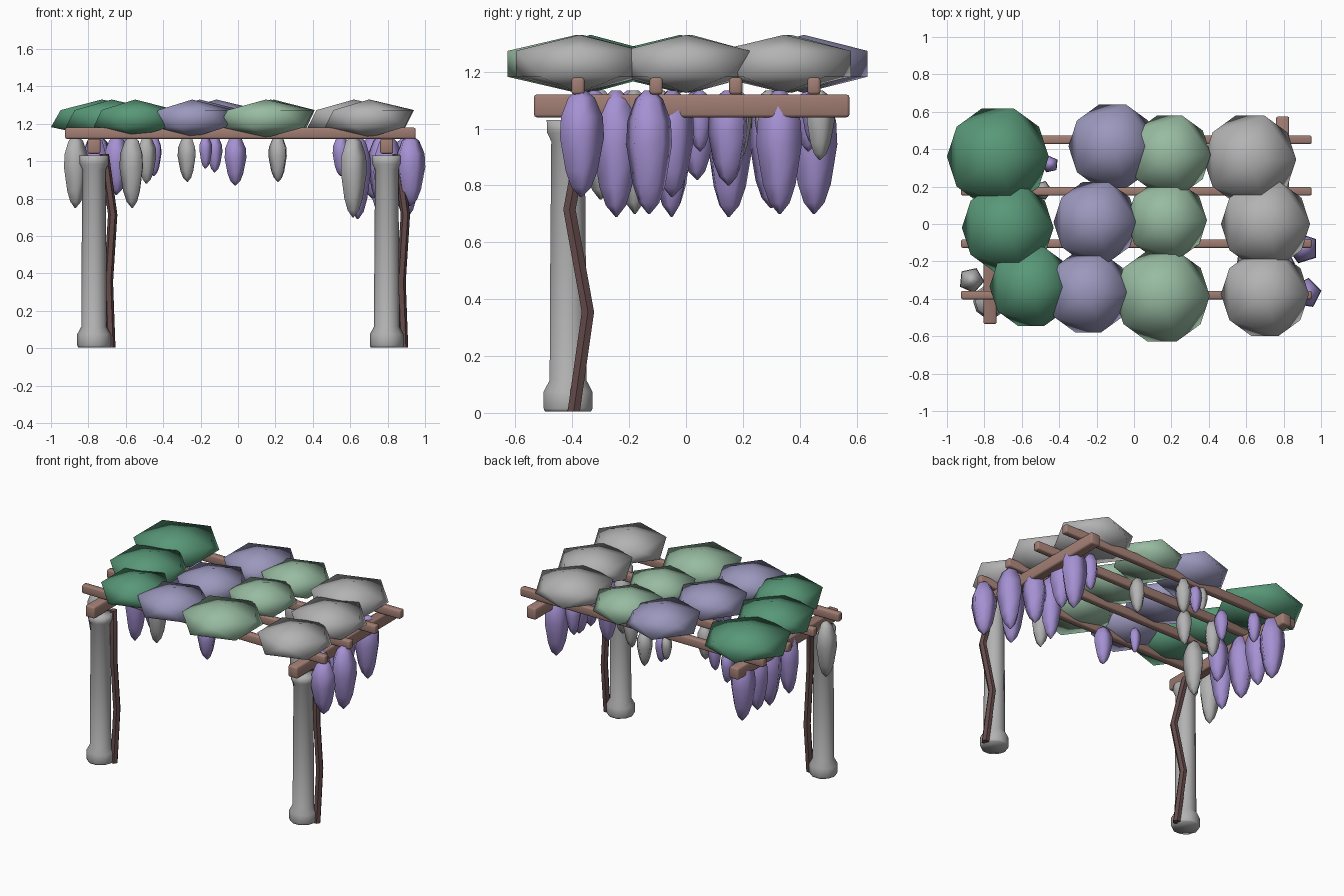
import bpy, bmesh, math, random
from mathutils import Vector

if "Cube" in bpy.data.objects:
    bpy.data.objects.remove(bpy.data.objects["Cube"])

random.seed(4)


def material(name, r, g, b):
    m = bpy.data.materials.new(name)
    m.diffuse_color = (r, g, b, 1)
    m.use_nodes = True
    m.node_tree.nodes["Principled BSDF"].inputs["Base Color"].default_value = m.diffuse_color
    return m


GREY = material("pale_grey", 0.45, 0.45, 0.45)
LILAC = material("lilac_flower", 0.376, 0.283, 0.65)
MAUVE = material("mauve_leaf", 0.328, 0.314, 0.51)
DARK = material("deep_green_leaf", 0.098, 0.314, 0.188)
LIGHT = material("light_green_leaf", 0.314, 0.50, 0.36)
WOOD = material("brown_wood", 0.352, 0.205, 0.171)
VINE = material("dark_vine", 0.127, 0.069, 0.069)


def finish(bm, name, mat, angle=None):
    bmesh.ops.recalc_face_normals(bm, faces=bm.faces)
    me = bpy.data.meshes.new(name)
    bm.to_mesh(me)
    bm.free()
    me.materials.append(mat)
    ob = bpy.data.objects.new(name, me)
    bpy.context.collection.objects.link(ob)
    if angle:
        bpy.ops.object.select_all(action='DESELECT')
        ob.select_set(True)
        bpy.context.view_layer.objects.active = ob
        bpy.ops.object.shade_smooth_by_angle(angle=math.radians(angle))
    return ob


def box(name, lo, hi, mat):
    bm = bmesh.new()
    bmesh.ops.create_cube(bm, size=1)
    for v in bm.verts:
        v.co = [lo[i] + (v.co[i] + 0.5) * (hi[i] - lo[i]) for i in range(3)]
    bmesh.ops.bevel(bm, geom=bm.edges[:], offset=0.01, segments=2, profile=0.5, affect='EDGES')
    return finish(bm, name, mat, 50)


def skin(name, rings, mat, angle):
    """Bridge equal rings of points and close both ends."""
    bm = bmesh.new()
    rings = [[bm.verts.new(p) for p in ring] for ring in rings]
    n = len(rings[0])
    for a, b in zip(rings, rings[1:]):
        for k in range(n):
            j = (k + 1) % n
            bm.faces.new((a[k], a[j], b[j], b[k]))
    bm.faces.new(rings[0])
    bm.faces.new(rings[-1])
    return finish(bm, name, mat, angle)


def ring(x, y, z, r, sides, turn=0.0):
    return [(x + r * math.cos(turn + math.tau * k / sides),
             y + r * math.sin(turn + math.tau * k / sides), z) for k in range(sides)]


# Columns, climbing vines and cross beams on each side
COLUMN = [(0.085, 0.005), (0.09, 0.015), (0.09, 0.075), (0.068, 0.115), (0.066, 0.5),
          (0.062, 0.955), (0.077, 0.985), (0.079, 1.03)]
VINE_PATH = [(0.09, -0.395, 0.005), (0.077, -0.345, 0.355),
             (0.1, -0.41, 0.715), (0.055, -0.35, 1.04)]
for side, x in (("left", -0.77), ("right", 0.795)):
    skin("column_" + side, [ring(x, -0.415, z, r, 10) for r, z in COLUMN], GREY, 100)
    skin("vine_" + side, [ring(x + dx, y, z, 0.025, 6) for dx, y, z in VINE_PATH], VINE, 30)
    box("beam_" + side, (x - 0.035, -0.535, 1.04), (x + 0.035, 0.575, 1.12), WOOD)

# Rafters across the top
for i, y in enumerate((-0.38, -0.105, 0.175, 0.45)):
    box(f"rafter_{i}", (-0.925, y - 0.023, 1.12), (0.95, y + 0.023, 1.18), WOOD)

# Leaf canopy: flattened twenty-sided clumps (x, y, outline radius)
CLUMPS = {
    "deep_green": (DARK, [(-0.728, 0.36, 0.272), (-0.675, -0.02, 0.245), (-0.55, -0.335, 0.222)]),
    "mauve": (MAUVE, [(-0.115, 0.415, 0.235), (-0.205, 0.01, 0.225), (-0.245, -0.365, 0.225)]),
    "light_green": (LIGHT, [(0.19, 0.37, 0.22), (0.175, 0.02, 0.215), (0.15, -0.385, 0.255)]),
    "grey": (GREY, [(0.62, 0.345, 0.247), (0.703, 0.0, 0.238), (0.70, -0.375, 0.235)]),
}
for kind, (mat, spots) in CLUMPS.items():
    for i, (x, y, r) in enumerate(spots):
        bm = bmesh.new()
        bmesh.ops.create_icosphere(bm, subdivisions=1, radius=1)
        for v in bm.verts:
            v.co = Vector((x + v.co.x * r / 0.894, y + v.co.y * r / 0.894, 1.228 + v.co.z * 0.102))
        finish(bm, f"canopy_{kind}_{i}", mat, 179)

# Hanging blossoms: (x, y, bottom height, radius)
TOP = 1.135
BLOSSOM = [(0.05, 0.0), (0.45, 0.09), (0.72, 0.24), (1.0, 0.56), (0.95, 0.75), (0.6, 0.93),
           (0.2, 1.0)]
lilac = [
    # right beam
    (0.92, -0.37, 0.76, 0.078), (0.905, -0.13, 0.70, 0.08), (0.80, -0.245, 0.69, 0.08),
    (0.64, -0.05, 0.69, 0.07), (0.77, -0.05, 0.76, 0.075), (0.77, 0.33, 0.70, 0.08),
    (0.635, 0.33, 0.88, 0.05), (0.55, 0.05, 0.92, 0.045), (0.72, 0.15, 0.80, 0.07),
    # left beam
    (-0.75, 0.45, 0.70, 0.08), (-0.76, 0.30, 0.72, 0.075), (-0.75, 0.15, 0.69, 0.08),
    (-0.65, 0.04, 0.82, 0.065), (-0.76, -0.05, 0.70, 0.07), (-0.62, 0.43, 0.92, 0.045),
    # middle
    (-0.45, 0.32, 0.92, 0.045), (-0.175, -0.2, 0.96, 0.035), (-0.125, 0.45, 0.94, 0.04),
    (-0.015, -0.32, 0.87, 0.058),
]
grey = [(-0.87, -0.30, 0.75, 0.066), (-0.565, -0.09, 0.75, 0.065), (-0.49, 0.18, 0.88, 0.05),
        (-0.27, 0.17, 0.89, 0.05), (-0.17, 0.46, 0.97, 0.035), (-0.01, 0.47, 0.89, 0.05),
        (0.215, 0.29, 0.89, 0.05), (0.615, -0.18, 0.70, 0.07)]
for kind, mat, spots in (("lilac", LILAC, lilac), ("grey", GREY, grey)):
    for i, (x, y, low, r) in enumerate(spots):
        turn = random.uniform(0, 6)
        skin(f"blossom_{kind}_{i}", [ring(x, y, low + (TOP - low) * h, 1.06 * r * a, 5, turn)
                                     for a, h in BLOSSOM], mat, 80)
